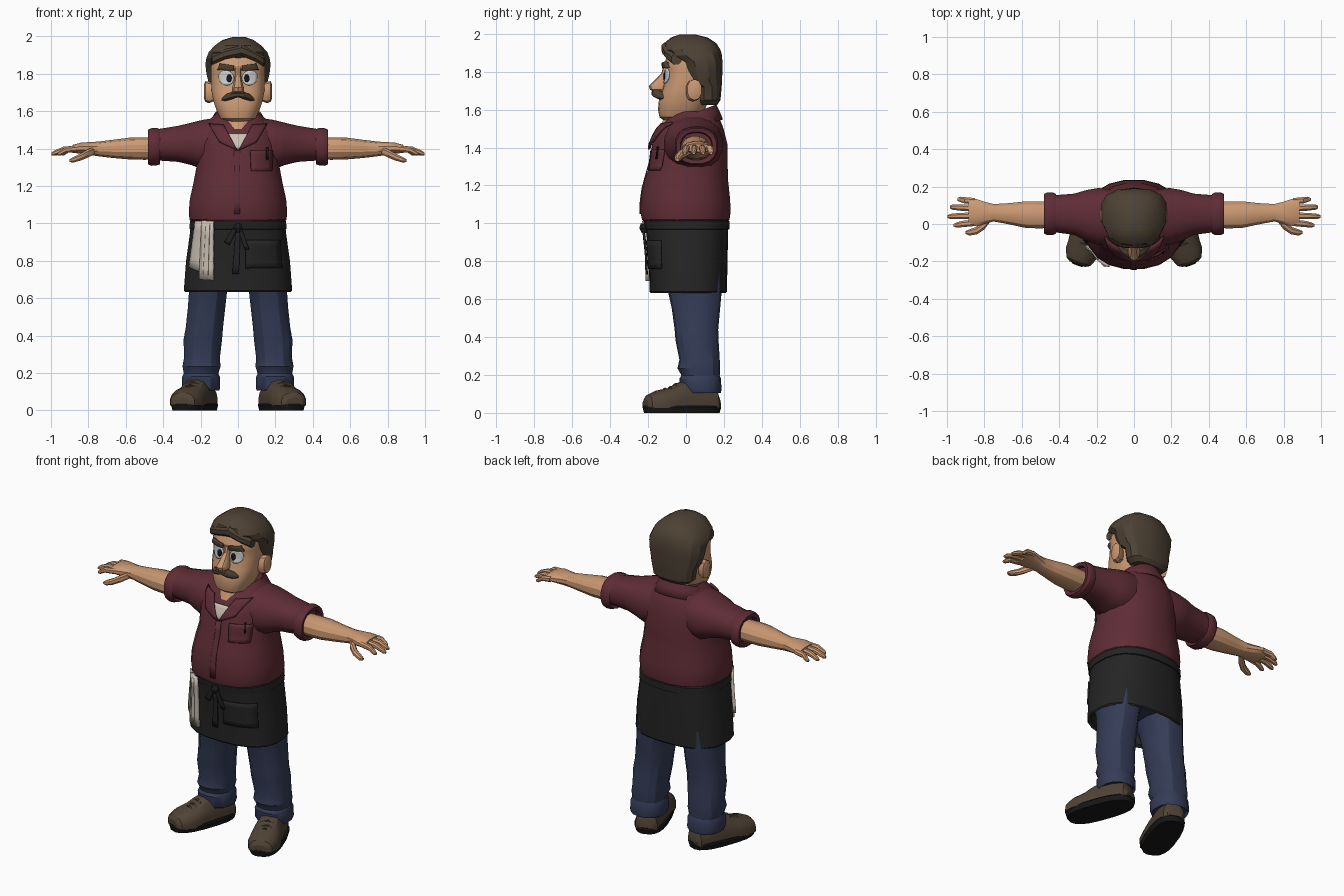
import bpy, bmesh, math
from mathutils import Vector, Matrix
from mathutils.bvhtree import BVHTree


def material(name, r, g, b):
    m = bpy.data.materials.new(name)
    m.diffuse_color = (r, g, b, 1)
    return m


SKIN = material("skin", 0.60, 0.32, 0.17)
SHIRT = material("maroon_cloth", 0.115, 0.026, 0.037)
DENIM = material("blue_denim", 0.034, 0.045, 0.095)
APRON = material("charcoal_cloth", 0.018, 0.018, 0.018)
HAIR = material("brown_hair", 0.075, 0.053, 0.034)
LEATHER = material("brown_leather", 0.080, 0.056, 0.036)
RUBBER = material("black_rubber", 0.009, 0.009, 0.010)
LINEN = material("linen", 0.60, 0.53, 0.45)
EYE = material("eye_white", 0.62, 0.62, 0.62)


def finish(bm, name, mat, angle=28):
    bmesh.ops.remove_doubles(bm, verts=bm.verts, dist=1e-5)
    bmesh.ops.recalc_face_normals(bm, faces=bm.faces)
    me = bpy.data.meshes.new(name)
    bm.to_mesh(me)
    bm.free()
    me.materials.append(mat)
    ob = bpy.data.objects.new(name, me)
    bpy.context.collection.objects.link(ob)
    bpy.ops.object.select_all(action='DESELECT')
    ob.select_set(True)
    bpy.context.view_layer.objects.active = ob
    bpy.ops.object.shade_smooth_by_angle(angle=math.radians(angle))
    return ob


def loft(name, rings, mat, axis='z', n=16, p=2.3, sx=1, xf=None, floor=None):
    """Skin superellipse rings (t, centre a, centre b, radius a, radius b) along an axis."""
    bm = bmesh.new()
    rows = []
    for t, ca, cb, ra, rb in rings:
        row = []
        for i in range(n):
            w = 2 * math.pi * (i + 0.5) / n
            c, s = math.cos(w), math.sin(w)
            a = ca + ra * math.copysign(abs(c) ** (2 / p), c)
            b = cb + rb * math.copysign(abs(s) ** (2 / p), s)
            v = Vector({'x': (t, a, b), 'y': (a, t, b), 'z': (a, b, t)}[axis])
            if floor is not None:
                v.z = max(v.z, floor)
            if xf:
                v = xf @ v
            v.x *= sx
            row.append(bm.verts.new(v))
        rows.append(row)
    for r, q in zip(rows, rows[1:]):
        for i in range(n):
            j = (i + 1) % n
            bm.faces.new((r[i], r[j], q[j], q[i]))
    bm.faces.new(rows[0])
    bm.faces.new(rows[-1])
    return finish(bm, name, mat)


def up(rows):
    """Rows of (z, centre x, half width, front y, back y) as loft rings."""
    return [(z, cx, (f + b) / 2, w, (b - f) / 2) for z, cx, w, f, b in rows]


def plate(name, target, corners, mat, off=0.004, thick=0.008, sx=1, disc=False, n=5):
    """Four-cornered (x, z) patch laid on the front of a target."""
    me = target.data
    tree = BVHTree.FromPolygons([v.co for v in me.vertices], [q.vertices for q in me.polygons])
    A, B, C, D = [Vector(c) for c in corners]
    bm = bmesh.new()
    grid = []
    for i in range(n + 1):
        for j in range(n + 1):
            u, v = 2 * i / n - 1, 2 * j / n - 1
            if disc:
                u, v = u * math.sqrt(1 - v * v / 2), v * math.sqrt(1 - u * u / 2)
            u, v = (u + 1) / 2, (v + 1) / 2
            q = (A * (1 - u) + B * u) * (1 - v) + (D * (1 - u) + C * u) * v
            x, z = q.x * sx, q.y
            hit = tree.ray_cast(Vector((x, -2, z)), Vector((0, 1, 0)))[0]
            if hit is None:
                hit = tree.find_nearest(Vector((x, -0.2, z)))[0]
            grid.append(bm.verts.new((x, hit.y - off, z)))
    m = n + 1
    for i in range(n):
        for j in range(n):
            bm.faces.new((grid[i * m + j], grid[i * m + m + j],
                          grid[i * m + m + j + 1], grid[i * m + j + 1]))
    ob = finish(bm, name, mat)
    mod = ob.modifiers.new("thickness", 'SOLIDIFY')
    mod.thickness, mod.offset = thick, 0
    return ob


# Shirt body, neck and undershirt
shirt = loft("shirt_body", up([
    (1.00, 0, .245, -.215, .21), (1.02, 0, .262, -.235, .232), (1.06, 0, .266, -.243, .238),
    (1.13, 0, .26, -.24, .235), (1.22, 0, .24, -.225, .225), (1.30, 0, .225, -.195, .222),
    (1.42, 0, .225, -.18, .22), (1.50, 0, .205, -.145, .20), (1.55, 0, .16, -.105, .18),
    (1.59, 0, .115, -.07, .15)]), SHIRT, n=20)
loft("neck", up([(1.46, 0, .05, -.162, .08), (1.52, 0, .085, -.135, .1),
                 (1.60, 0, .095, -.09, .11)]), SKIN)
plate("undershirt", shirt, [(-.07, 1.48), (.07, 1.48), (.003, 1.395), (-.003, 1.395)], LINEN, .006)
plate("placket", shirt, [(-.022, 1.05), (.012, 1.05), (.012, 1.39), (-.022, 1.39)], SHIRT, .003, .006)
plate("chest_pocket", shirt, [(.07, 1.28), (.18, 1.28), (.185, 1.39), (.065, 1.39)], SHIRT, .005)
plate("pen", shirt, [(.152, 1.34), (.16, 1.34), (.16, 1.405), (.152, 1.405)], RUBBER, .012, n=2)

# Collar band, open at the front
bm = bmesh.new()
cols = []
for i in range(17):
    w = math.radians(35 + 290 * i / 16)
    s, c = math.sin(w), math.cos(w)
    z = 1.572 - 0.05 * c
    cols.append([bm.verts.new((rx * s, .03 - ry * c, z + dz)) for rx, ry, dz in
                 ((.115, .115, -.05), (.128, .13, 0), (.145, .142, -.03), (.17, .16, -.075))])
for a, b in zip(cols, cols[1:]):
    for k in range(3):
        bm.faces.new((a[k], b[k], b[k + 1], a[k + 1]))
collar = finish(bm, "collar", SHIRT)
mod = collar.modifiers.new("thickness", 'SOLIDIFY')
mod.thickness, mod.offset = .01, 0

# Head
head = loft("head", up([
    (1.545, 0, .06, -.12, .04), (1.56, 0, .095, -.14, .07), (1.60, 0, .115, -.148, .10),
    (1.65, 0, .132, -.143, .12), (1.70, 0, .142, -.128, .13), (1.76, 0, .145, -.11, .14),
    (1.81, 0, .145, -.108, .14), (1.84, 0, .145, -.115, .14), (1.89, 0, .135, -.098, .13),
    (1.94, 0, .10, -.07, .10)]), SKIN, n=18, p=2.6)
loft("nose", up([(1.692, 0, .018, -.165, -.09), (1.705, 0, .032, -.19, -.09),
                 (1.725, 0, .033, -.196, -.09), (1.75, 0, .025, -.17, -.09),
                 (1.79, 0, .017, -.13, -.08), (1.83, 0, .018, -.12, -.08)]), SKIN, n=10)
loft("moustache", [(-.088, -.115, 1.662, .008, .006), (-.065, -.135, 1.672, .022, .019),
                   (-.03, -.155, 1.685, .026, .022), (0, -.16, 1.688, .024, .015),
                   (.03, -.155, 1.685, .026, .022), (.065, -.135, 1.672, .022, .019),
                   (.088, -.115, 1.662, .008, .006)], HAIR, 'x', n=8)

# Hair: back block, sideburns and overhanging front
loft("hair", up([
    (1.625, 0, .105, .06, .165), (1.65, 0, .135, .05, .182), (1.72, 0, .148, .045, .188),
    (1.745, 0, .158, .0, .19), (1.80, 0, .172, -.02, .192), (1.85, 0, .178, -.035, .192),
    (1.885, 0, .172, -.10, .19), (1.915, 0, .160, -.122, .182), (1.95, 0, .128, -.115, .16),
    (1.98, 0, .085, -.08, .115), (1.996, .005, .035, -.035, .05)]), HAIR, n=14, p=2.5)
loft("fringe_sweep", [(-.14, -.05, 1.875, .03, .03), (-.07, -.09, 1.905, .035, .03),
                      (.02, -.10, 1.925, .032, .032), (.09, -.085, 1.895, .032, .03),
                      (.14, -.05, 1.865, .028, .03)], HAIR, 'x', n=8)

for sx, side in ((1, "left"), (-1, "right")):
    # Face details
    plate("eye_" + side, head, [(.02, 1.738), (.10, 1.738), (.105, 1.822), (.022, 1.815)],
          EYE, .003, .008, sx, True, 6)
    plate("pupil_" + side, head, [(.033, 1.755), (.062, 1.755), (.062, 1.797), (.033, 1.797)],
          RUBBER, .009, .006, sx, True, 4)
    plate("eyebrow_" + side, head, [(.02, 1.818), (.108, 1.822), (.095, 1.852), (.022, 1.842)],
          HAIR, .008, .018, sx)
    loft("ear_" + side, [(.125, .03, 1.70, .03, .045), (.155, .038, 1.70, .04, .058),
                         (.175, .045, 1.705, .038, .055), (.182, .045, 1.705, .022, .035)],
         SKIN, 'x', n=10, sx=sx)
    # Collar flaps
    plate("collar_flap_" + side, shirt, [(.004, 1.39), (.10, 1.435), (.155, 1.53), (.075, 1.525)],
          SHIRT, .014, .012, sx)
    # Sleeve and rolled cuff
    loft("sleeve_" + side, [(.10, .035, 1.43, .15, .14), (.19, .04, 1.42, .155, .135),
                            (.25, .045, 1.425, .14, .115), (.32, .052, 1.425, .112, .098),
                            (.43, .055, 1.42, .10, .085)], SHIRT, 'x', sx=sx)
    loft("sleeve_cuff_" + side, [(.44, .055, 1.41, .08, .07), (.418, .055, 1.41, .108, .096),
                                 (.435, .055, 1.41, .116, .102), (.465, .055, 1.408, .116, .102),
                                 (.48, .055, 1.408, .108, .095), (.475, .055, 1.408, .085, .075),
                                 (.455, .055, 1.408, .08, .07)], SHIRT, 'x', sx=sx)
    # Forearm and palm
    loft("forearm_" + side, [(.42, .05, 1.40, .07, .06), (.50, .048, 1.40, .074, .062),
                             (.58, .05, 1.40, .073, .06), (.67, .055, 1.398, .058, .05),
                             (.75, .06, 1.398, .048, .04), (.79, .06, 1.40, .058, .036),
                             (.84, .06, 1.402, .075, .03), (.885, .065, 1.398, .074, .022)],
         SKIN, 'x', n=12, sx=sx)
    # Fingers and thumb
    for k, (y0, y1, tip) in enumerate(((.006, -.006, .965), (.045, .04, .998),
                                       (.085, .09, .985), (.122, .132, .945))):
        mid = (.87 + tip) / 2
        loft(f"finger_{k + 1}_{side}", [(.85, y0, 1.40, .018, .018), (mid, (y0 + y1) / 2, 1.394, .018, .017),
                                        (tip - .015, y1, 1.376, .015, .014), (tip, y1, 1.37, .007, .007)],
             SKIN, 'x', n=8, sx=sx)
    loft("thumb_" + side, [(.765, .035, 1.39, .02, .02), (.80, -.005, 1.375, .026, .024),
                           (.84, -.035, 1.355, .022, .02), (.88, -.045, 1.34, .018, .016),
                           (.90, -.045, 1.335, .008, .008)], SKIN, 'x', n=8, sx=sx)
    # Trouser leg with turn-up
    loft("trouser_leg_" + side, up([
        (.12, .197, .092, -.02, .175), (.20, .197, .095, -.025, .178), (.235, .195, .104, -.045, .18),
        (.28, .193, .098, -.035, .178), (.38, .188, .105, -.055, .172), (.44, .18, .102, -.06, .17),
        (.55, .168, .102, -.075, .18), (.64, .16, .104, -.095, .188), (.74, .14, .125, -.13, .19)]),
        DENIM, n=14, sx=sx)
    loft("trouser_turnup_" + side, up([
        (.15, .198, .085, -.01, .17), (.105, .198, .10, -.02, .184), (.12, .198, .105, -.03, .187),
        (.18, .198, .103, -.035, .185), (.197, .198, .095, -.025, .178)]), DENIM, n=14, sx=sx)
    # Splayed shoe and sole
    xf = Matrix.Translation((.232, -.022, 0)) @ Matrix.Rotation(math.radians(20), 4, 'Z')
    loft("shoe_" + side, [(t, 0, .04, w, h - .04) for t, w, h in (
        (-.205, .045, .07), (-.19, .07, .095), (-.14, .09, .118), (-.07, .092, .132), (-.03, .086, .155),
        (.03, .08, .178), (.12, .076, .17), (.185, .065, .13), (.203, .045, .08))],
        LEATHER, 'y', n=16, p=2.4, sx=sx, xf=xf, floor=.025)
    loft("shoe_sole_" + side, [(0, 0, 0, .088, .206), (.03, 0, 0, .096, .214), (.038, 0, 0, .092, .21)],
         RUBBER, n=20, p=2.7, sx=sx, xf=xf)
    # Shoe laces
    for k, (t, z) in enumerate(((-.095, .128), (-.065, .136), (-.035, .152))):
        loft(f"lace_{k + 1}_{side}", [(-.035, t, z - .012, .007, .006), (0, t, z, .007, .006),
                                      (.035, t, z - .012, .007, .006)], LEATHER, 'x', n=6, sx=sx, xf=xf)

# Hips and hollow apron
loft("trouser_seat", up([(.69, 0, .12, -.08, .15), (.74, 0, .22, -.13, .18),
                         (.98, 0, .22, -.17, .19)]), DENIM)
apron = loft("apron", up([
    (.90, 0, .235, -.18, .195), (.645, 0, .27, -.17, .195), (.632, 0, .285, -.186, .21),
    (.64, 0, .292, -.192, .216), (.80, 0, .28, -.196, .219), (.94, 0, .26, -.208, .222),
    (1.03, 0, .25, -.22, .222)]), APRON, n=22, p=2.5)
loft("apron_band", up([(.965, 0, .25, -.205, .215), (.97, 0, .262, -.217, .229),
                       (1.012, 0, .259, -.225, .23), (1.02, 0, .25, -.215, .22)]), APRON, n=22, p=2.5)
plate("apron_pocket", apron, [(.04, .76), (.235, .76), (.225, .91), (.04, .91)], APRON, .005)
loft("tie_knot", up([(.95, 0, .012, -.235, -.20), (.975, 0, .024, -.248, -.20),
                     (1.0, 0, .014, -.24, -.20)]), APRON, n=8)
plate("tie_strand_long", apron, [(-.03, .73), (.005, .73), (.012, .97), (-.012, .97)], APRON, .014, .01)
plate("tie_strand_short", apron, [(.035, .86), (.06, .86), (.015, .985), (-.005, .985)], APRON, .016, .01)
plate("tie_loop", apron, [(-.075, .90), (-.045, .885), (.0, .985), (-.015, .99)], APRON, .016, .01)

# Folded towel hanging over the apron
plate("towel_back", apron, [(-.258, .765), (-.19, .735), (-.165, 1.012), (-.225, 1.012)], LINEN, .018, .018)
plate("towel_front", apron, [(-.205, .70), (-.13, .695), (-.13, 1.012), (-.19, 1.015)], LINEN, .026, .018)
plate("towel_fold", apron, [(-.185, .705), (-.16, .70), (-.15, 1.0), (-.168, 1.0)], LINEN, .036, .012)
